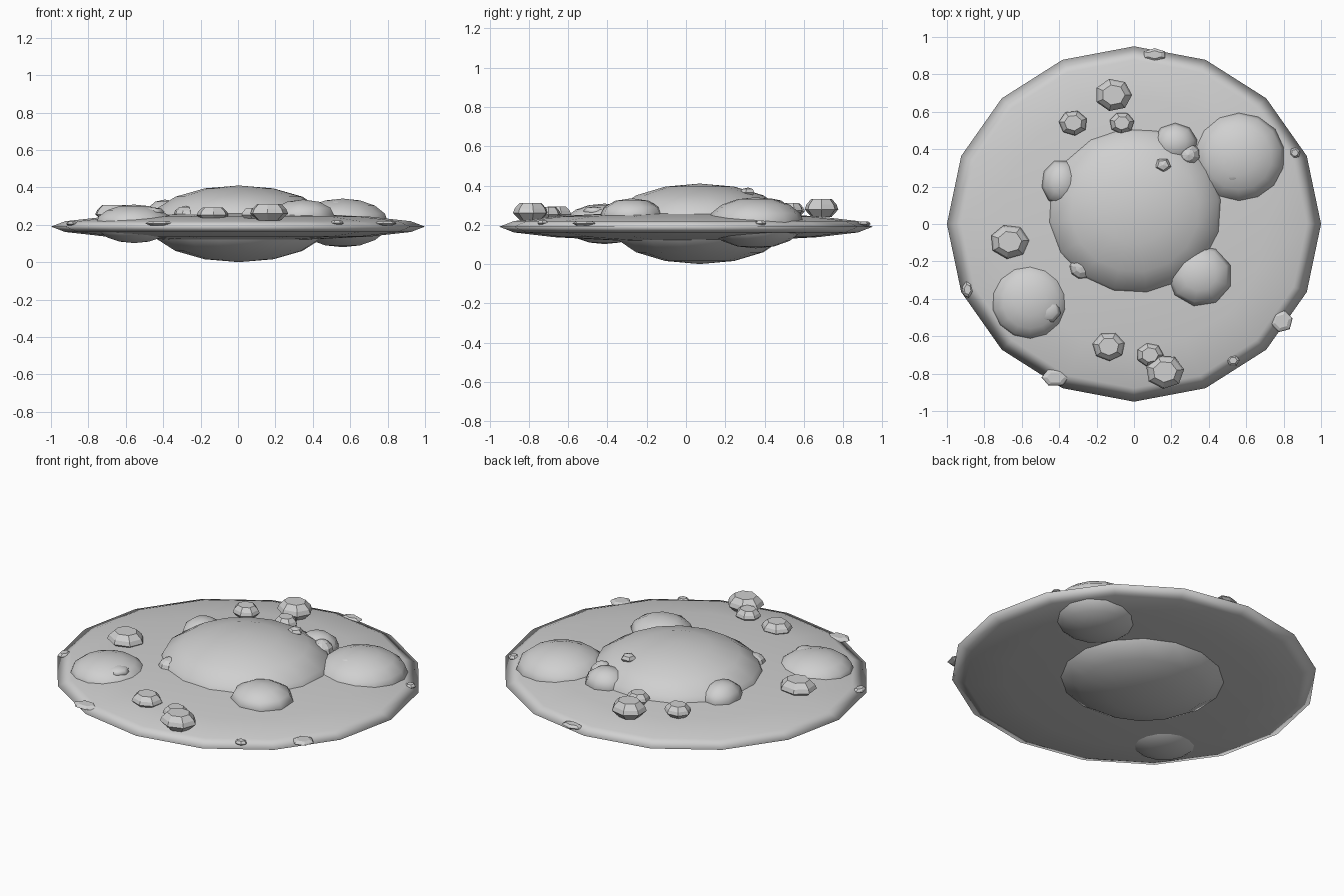
import bpy, bmesh, math
from mathutils import Matrix

if "Cube" in bpy.data.objects:
    bpy.data.objects.remove(bpy.data.objects["Cube"])

stone = bpy.data.materials.new("pale_grey_stone")
stone.diffuse_color = (0.63, 0.63, 0.63, 1)
stone.use_nodes = True
stone.node_tree.nodes["Principled BSDF"].inputs["Base Color"].default_value = stone.diffuse_color


def finish(name, bm, smooth):
    bmesh.ops.recalc_face_normals(bm, faces=bm.faces)
    for f in bm.faces:
        f.smooth = smooth
    me = bpy.data.meshes.new(name)
    bm.to_mesh(me)
    bm.free()
    me.materials.append(stone)
    ob = bpy.data.objects.new(name, me)
    bpy.context.collection.objects.link(ob)
    return ob


def ellipsoid(name, loc, size, seg=16, rings=8, turn=0, smooth=True):
    bm = bmesh.new()
    bmesh.ops.create_uvsphere(bm, u_segments=seg, v_segments=rings, radius=1)
    m = (Matrix.Translation(loc) @ Matrix.Diagonal((*size, 1))
         @ Matrix.Rotation(math.radians(turn), 4, 'Z'))
    bmesh.ops.transform(bm, matrix=m, verts=bm.verts)
    return finish(name, bm, smooth)


def boulder(name, loc, rx, ry, h, sides=7, turn=0):
    """Faceted pebble turned from a four-ring profile."""
    bm = bmesh.new()
    rings = []
    for r, z in [(0.6, -0.9), (1, -0.1), (0.9, 0.4), (0.62, 1)]:
        rings.append([bm.verts.new((
            loc[0] + rx * r * math.cos(math.tau * i / sides + math.radians(turn)),
            loc[1] + ry * r * math.sin(math.tau * i / sides + math.radians(turn)),
            loc[2] + h * z)) for i in range(sides)])
    for a, b in zip(rings, rings[1:]):
        for i in range(sides):
            j = (i + 1) % sides
            bm.faces.new((a[i], a[j], b[j], b[i]))
    bm.faces.new(rings[0])
    bm.faces.new(rings[-1])
    return finish(name, bm, False)


# Main disc
ellipsoid("disc", (0, 0, 0.19), (1, 0.95, 0.075))

# Large domes, showing above and below the disc
ellipsoid("centre_dome", (0.005, 0.07, 0.205), (0.485, 0.462, 0.205), turn=8)
ellipsoid("right_dome", (0.56, 0.355, 0.21), (0.25, 0.245, 0.13), 14, 8)
ellipsoid("left_dome", (-0.555, -0.415, 0.205), (0.21, 0.205, 0.103), 14, 8)

# Medium mounds around the centre dome
for i, (x, y, z, rx, ry, h, t) in enumerate([
        (0.35, -0.275, 0.245, 0.178, 0.168, 0.09, 10),
        (0.22, 0.43, 0.25, 0.12, 0.11, 0.085, 0),
        (-0.39, 0.22, 0.25, 0.105, 0.125, 0.085, 20),
        (0.29, 0.37, 0.26, 0.065, 0.065, 0.07, 15),
        (-0.28, -0.23, 0.255, 0.065, 0.065, 0.045, 5)]):
    ellipsoid(f"mound_{i}", (x, y, z), (rx, ry, h), 9, 6, t, smooth=(i < 3))

# Loose boulders lying on the disc
for i, (x, y, z, r, h, t) in enumerate([
        (-0.11, 0.69, 0.283, 0.1, 0.048, 0),
        (-0.325, 0.54, 0.272, 0.077, 0.037, 20),
        (-0.065, 0.54, 0.275, 0.067, 0.035, 10),
        (-0.665, -0.095, 0.26, 0.105, 0.045, 5),
        (-0.135, -0.655, 0.255, 0.088, 0.038, 15),
        (0.085, -0.7, 0.255, 0.073, 0.035, 0),
        (0.165, -0.79, 0.265, 0.104, 0.047, 8)]):
    boulder(f"boulder_{i}", (x, y, z), r, r * 0.88, h, 7, t)

# Thin flakes set into the rim
for i, (x, y, z, rx, ry) in enumerate([
        (-0.42, -0.82, 0.207, 0.075, 0.05),
        (0.79, -0.52, 0.207, 0.06, 0.06),
        (0.11, 0.905, 0.205, 0.065, 0.035),
        (-0.89, -0.35, 0.205, 0.03, 0.045),
        (0.53, -0.73, 0.21, 0.035, 0.03),
        (0.86, 0.38, 0.208, 0.03, 0.03)]):
    boulder(f"rim_flake_{i}", (x, y, z), rx, ry, 0.013, 6, 15 * i)

# Shallow lumps on the domes
ellipsoid("centre_dome_chip", (0.155, 0.315, 0.365), (0.045, 0.04, 0.025), 5, 4, 40, False)
ellipsoid("left_dome_lump", (-0.46, -0.465, 0.27), (0.07, 0.065, 0.024), 7, 4)
ellipsoid("right_dome_lump", (0.53, 0.27, 0.31), (0.045, 0.045, 0.018), 7, 4)
